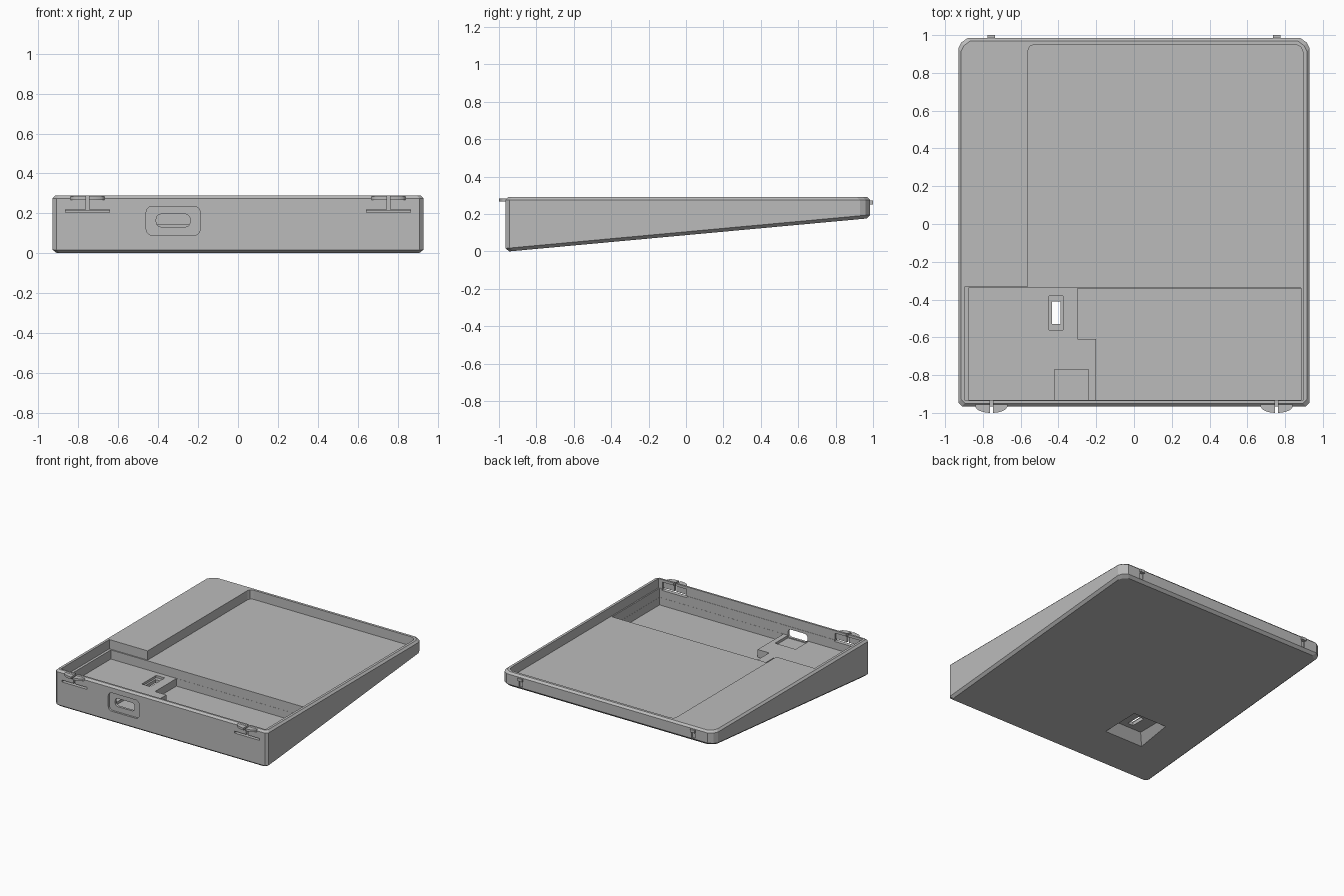
import bpy, bmesh, math

if "Cube" in bpy.data.objects:
    bpy.data.objects.remove(bpy.data.objects["Cube"])

grey = bpy.data.materials.new("plain grey")
grey.use_nodes = True
grey.diffuse_color = (0.5, 0.5, 0.5, 1)
grey.node_tree.nodes["Principled BSDF"].inputs["Base Color"].default_value = (0.5, 0.5, 0.5, 1)


def loft(name, rings):
    """Solid through a stack of matching closed rings."""
    bm = bmesh.new()
    rows = [[bm.verts.new(p) for p in ring] for ring in rings]
    n = len(rows[0])
    for a, b in zip(rows, rows[1:]):
        for i in range(n):
            j = (i + 1) % n
            bm.faces.new((a[i], a[j], b[j], b[i]))
    bm.faces.new(rows[0][::-1])
    bm.faces.new(rows[-1])
    bmesh.ops.recalc_face_normals(bm, faces=bm.faces)
    mesh = bpy.data.meshes.new(name)
    bm.to_mesh(mesh)
    bm.free()
    mesh.materials.append(grey)
    ob = bpy.data.objects.new(name, mesh)
    bpy.context.collection.objects.link(ob)
    return ob


def upright(name, outline, z0, z1):
    return loft(name, [[(x, y, z) for x, y in outline] for z in (z0, z1)])


def frontal(name, outline, y0, y1):
    return loft(name, [[(x, y, z) for x, z in outline] for y in (y0, y1)])


def rect(x0, x1, y0, y1):
    return [(x0, y0), (x1, y0), (x1, y1), (x0, y1)]


def round_rect(x0, x1, y0, y1, r, steps=5):
    pts = []
    corners = [(x1 - r, y1 - r), (x0 + r, y1 - r), (x0 + r, y0 + r), (x1 - r, y0 + r)]
    for k, (cx, cy) in enumerate(corners):
        for i in range(steps + 1):
            a = math.pi / 2 * (k + i / steps)
            pts.append((cx + r * math.cos(a), cy + r * math.sin(a)))
    return pts


# Wedge body: plan outline with clipped corners, sloping underside, chamfered rims
W, FRONT, BACK, TOP = 0.93, -0.965, 0.985, 0.29


def plan(inset):
    w, f, b = W - inset, FRONT + inset, BACK - inset
    return [(-w + 0.02, f), (w - 0.02, f), (w, f + 0.02),
            (w, b - 0.055), (w - 0.015, b - 0.025), (w - 0.05, b),
            (-w + 0.05, b), (-w + 0.015, b - 0.025), (-w, b - 0.055), (-w, f + 0.02)]


def under(y):
    return (y - FRONT - 0.02) * 0.092


body = loft("case_body", [
    [(x, y, under(y)) for x, y in plan(0.02)],
    [(x, y, under(y) + 0.018) for x, y in plan(0)],
    [(x, y, TOP - 0.015) for x, y in plan(0)],
    [(x, y, TOP) for x, y in plan(0.015)]])

cutters = []

# Shallow L-shaped tray, then the deeper compartment with its raised shelf
tray = [(-0.895, -0.935), (0.895, -0.935), (0.895, 0.91), (0.885, 0.935), (0.86, 0.95),
        (-0.53, 0.95), (-0.552, 0.94), (-0.56, 0.92), (-0.56, -0.33), (-0.895, -0.33)]
cutters.append(upright("tray_cutter", tray, 0.217, 0.4))
cutters.append(upright("shelf_cutter", rect(-0.875, 0.885, -0.933, -0.34), 0.145, 0.35))
well = [(-0.2, -0.932), (0.884, -0.932), (0.884, -0.341), (-0.3, -0.341), (-0.3, -0.61), (-0.2, -0.61)]
cutters.append(upright("well_cutter", well, 0.085, 0.33))

# Port: seat in the shelf, rounded recess and opening in the front wall
cutters.append(upright("port_seat_cutter", rect(-0.42, -0.24, -0.931, -0.77), 0.125, 0.32))
cutters.append(frontal("port_recess_cutter", round_rect(-0.46, -0.19, 0.09, 0.235, 0.03), -1.1, -0.95))
cutters.append(frontal("port_opening_cutter", round_rect(-0.41, -0.24, 0.132, 0.196, 0.025), -1.05, -0.9))

# Switch: countersunk slot above, tapered recess below
cutters.append(upright("switch_seat_cutter", rect(-0.45, -0.375, -0.56, -0.38), 0.127, 0.31))
cutters.append(upright("switch_slot_cutter", rect(-0.435, -0.388, -0.53, -0.41), -0.1, 0.3))


def recess_ring(dx, dy, z):
    return [(x, y, z) for x, y in rect(-0.43 - dx, -0.43 + dx, -0.47 - dy, -0.47 + dy)]


cutters.append(loft("under_recess_cutter", [
    recess_ring(0.2, 0.19, -0.01), recess_ring(0.11, 0.1, 0.1)]))

# Latches: T-shaped slits, thinned inner wall, and rounded catches in two halves
for side, label in ((-1, "right"), (1, "left")):
    cx = side * 0.755
    cutters.append(frontal(label + "_slit_cutter", rect(cx - 0.11, cx + 0.11, 0.205, 0.22), -1.1, -0.92))
    cutters.append(frontal(label + "_split_cutter", rect(cx - 0.008, cx + 0.008, 0.215, 0.35), -1.12, -0.921))
    cutters.append(frontal(label + "_thin_cutter", rect(cx - 0.105, cx + 0.105, 0.21, 0.27), -0.948, -0.925))
    cutters.append(frontal(label + "_groove_cutter", rect(cx - 0.015, cx + 0.015, 0.2, 0.25), 0.975, 1.1))
    for half in (-1, 1):
        arc = [(cx + half * 0.008, -0.955)]
        for i in range(9):
            u = 0.008 + (0.085 - 0.008) * i / 8
            arc.append((cx + half * u, -0.965 - 0.035 * math.sqrt(1 - (u / 0.0852) ** 2)))
        arc.append((cx + half * 0.085, -0.955))
        upright(label + ("_catch_outer" if half == side else "_catch_inner"), arc, 0.267, 0.284)
    upright(label + "_back_tab", rect(cx - 0.02, cx + 0.02, 0.96, 1.0), 0.25, 0.272)

# Cut the body, bake the result and drop the cutters
for c in cutters:
    c.hide_render = True
    mod = body.modifiers.new(c.name, "BOOLEAN")
    mod.operation = "DIFFERENCE"
    mod.solver = "EXACT"
    mod.object = c
bpy.context.view_layer.update()
graph = bpy.context.evaluated_depsgraph_get()
cut_mesh = bpy.data.meshes.new_from_object(body.evaluated_get(graph))
body.modifiers.clear()
body.data = cut_mesh
cut_mesh.materials.clear()
cut_mesh.materials.append(grey)
for poly in cut_mesh.polygons:
    poly.material_index = 0
for c in cutters:
    bpy.data.objects.remove(c)
